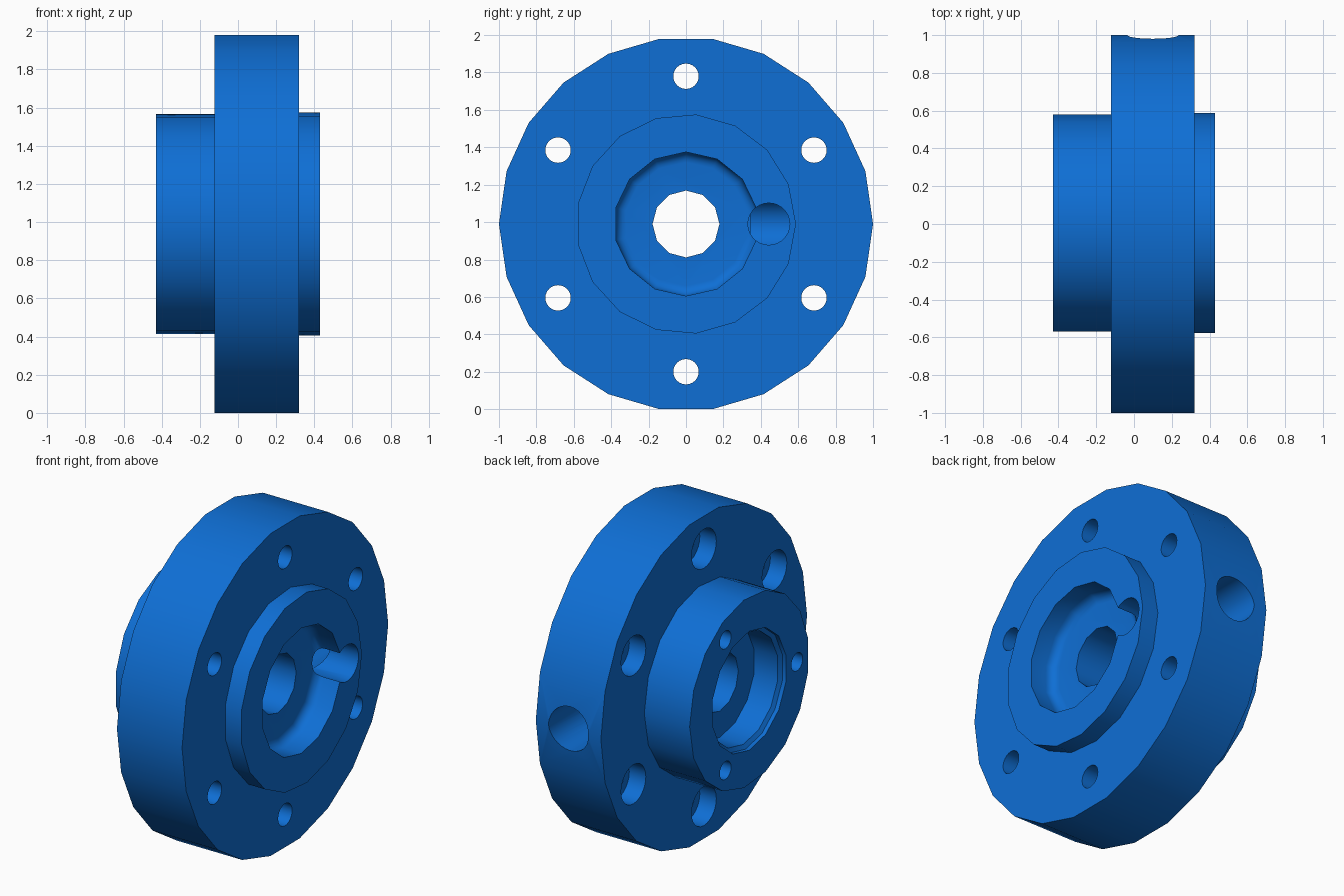
import bpy, bmesh, math
from mathutils import Matrix, Vector

cube = bpy.data.objects.get("Cube")
if cube:
    bpy.data.objects.remove(cube, do_unlink=True)

CZ = 0.99  # height of the shaft axis

blue = bpy.data.materials.new("blue")
blue.use_nodes = True
col = (0.0045, 0.158, 0.665, 1.0)
blue.diffuse_color = col
bsdf = next(n for n in blue.node_tree.nodes if n.type == 'BSDF_PRINCIPLED')
bsdf.inputs["Base Color"].default_value = col


def turned(name, profile, sides, centre=(0, 0), phase=0.0, along_y=False, x_offset=0.0):
    """Closed solid from (position, radius) pairs, turned about the x or y axis."""
    bm = bmesh.new()
    rings = []
    for p, r in profile:
        ring = []
        for i in range(sides):
            a = phase + 2 * math.pi * i / sides
            u, v = r * math.cos(a), r * math.sin(a)
            if along_y:
                co = (x_offset + u, p, CZ + v)
            else:
                co = (p, centre[0] + u, CZ + centre[1] + v)
            ring.append(bm.verts.new(co))
        rings.append(ring)
    for a, b in zip(rings, rings[1:]):
        for i in range(sides):
            j = (i + 1) % sides
            bm.faces.new((a[i], a[j], b[j], b[i]))
    bm.faces.new(rings[0])
    bm.faces.new(rings[-1])
    bmesh.ops.recalc_face_normals(bm, faces=bm.faces)
    mesh = bpy.data.meshes.new(name)
    bm.to_mesh(mesh)
    bm.free()
    mesh.materials.append(blue)
    ob = bpy.data.objects.new(name, mesh)
    bpy.context.collection.objects.link(ob)
    return ob


def combine(body, tool, operation):
    """Apply a boolean and discard the tool."""
    tool.hide_render = True
    mod = body.modifiers.new("boolean", 'BOOLEAN')
    mod.operation = operation
    mod.solver = 'EXACT'
    mod.object = tool
    bpy.context.view_layer.objects.active = body
    bpy.ops.object.modifier_apply(modifier=mod.name)
    bpy.data.objects.remove(tool, do_unlink=True)


def polar(r, degrees):
    a = math.radians(degrees)
    return r * math.cos(a), r * math.sin(a)


# Plate with a deep hub on one side and a shallow boss on the other
body = turned("flange_body", [(-0.122, 1.0), (0.32, 1.0)], 22)
combine(body, turned("hub", [(-0.43, 0.579), (0.0, 0.579)], 17), 'UNION')
combine(body, turned("boss", [(0.1, 0.588), (0.43, 0.588)], 17), 'UNION')

cutters = []

# Shaft bore
cutters.append(turned("shaft_bore", [(-0.6, 0.179), (0.6, 0.179)], 12))

# Boss recess with a filleted floor
fillet = [(0.325 - 0.055 * math.sin(t), 0.33 + 0.055 * math.cos(t))
          for t in (math.pi / 2 * k / 5 for k in range(6))]
cutters.append(turned("boss_recess", [(0.6, 0.385)] + fillet, 14, phase=math.pi / 2))

# Hub recess with a chamfered mouth
cutters.append(turned("hub_recess", [(-0.6, 0.365), (-0.405, 0.365), (-0.39, 0.34), (-0.23, 0.34)],
                      14, phase=math.pi / 2))

# Counterbored bolt holes
for k in range(6):
    c = polar(0.79, 30 + 60 * k)
    cutters.append(turned("bolt_hole", [(-0.6, 0.12), (-0.01, 0.12), (-0.01, 0.068), (0.6, 0.068)],
                          24, centre=c))

# Blind screw holes in the hub face
for angle in (60, 180, 300):
    cutters.append(turned("screw_hole", [(-0.6, 0.055), (-0.2, 0.055)], 20,
                          centre=polar(0.463, angle)))

# Port through the boss that meets the port from the rim
cutters.append(turned("boss_port", [(0.1, 0.112), (0.6, 0.112)], 28, centre=(0.443, 0)))
cutters.append(turned("rim_port", [(0.345, 0.135), (1.2, 0.135)], 28, along_y=True, x_offset=0.1))

for c in cutters:
    combine(body, c, 'DIFFERENCE')

# Smooth round walls, sharp rims
bpy.ops.object.select_all(action='DESELECT')
body.select_set(True)
bpy.context.view_layer.objects.active = body
bpy.ops.object.shade_smooth_by_angle(angle=math.radians(35))
